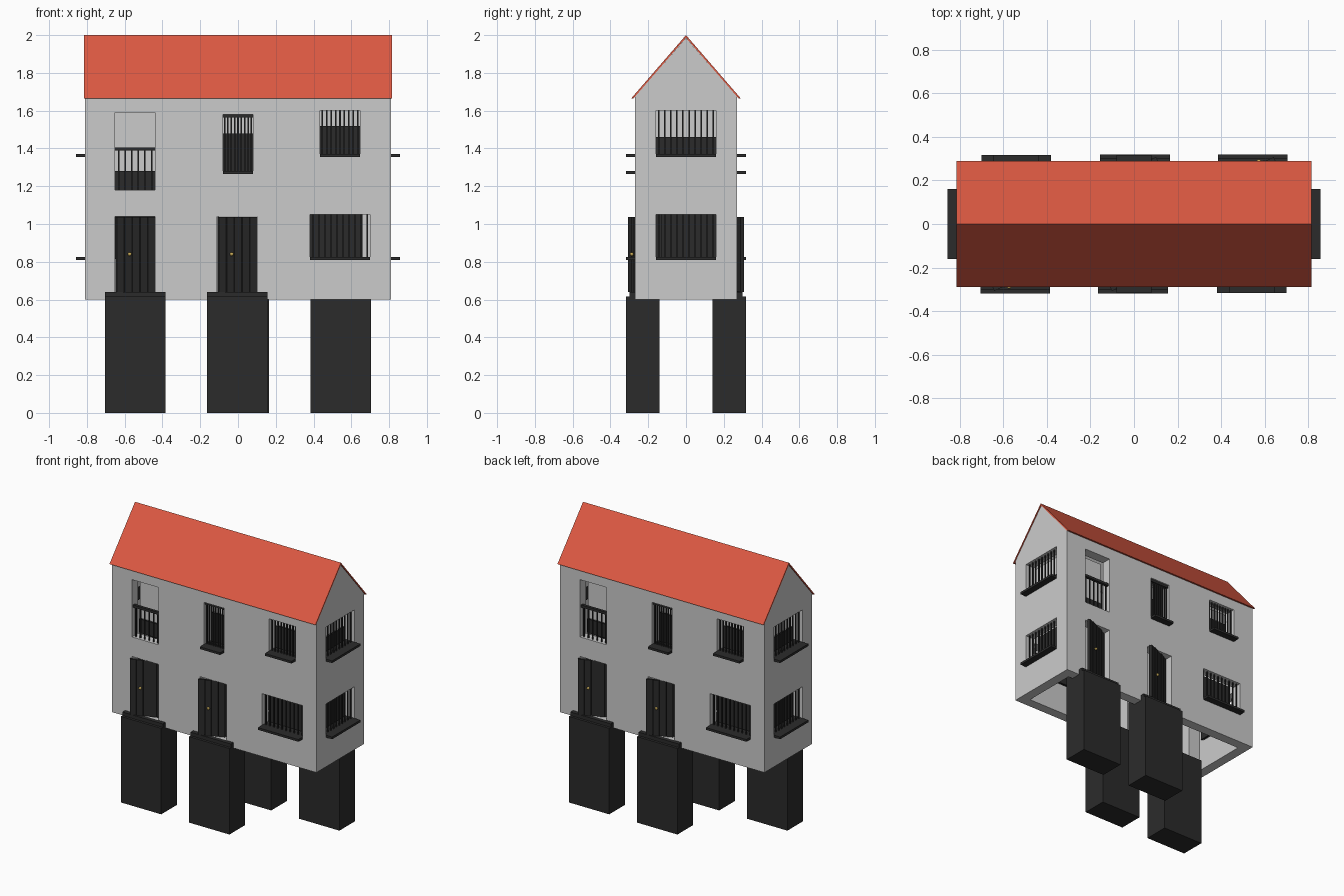
import bpy, bmesh, math
from mathutils import Matrix, Vector

if "Cube" in bpy.data.objects:
    bpy.data.objects.remove(bpy.data.objects["Cube"])

def material(name, col):
    m = bpy.data.materials.new(name)
    m.diffuse_color = (*col, 1)
    m.use_nodes = True
    m.node_tree.nodes["Principled BSDF"].inputs["Base Color"].default_value = m.diffuse_color
    return m

DARK = material("dark", (0.024, 0.024, 0.024))
RED = material("red", (0.72, 0.10, 0.055))
GOLD = material("brass", (0.6, 0.42, 0.1))

def finish(name, bm, mat=None, rot=0.0):
    bmesh.ops.recalc_face_normals(bm, faces=bm.faces)
    bm.transform(Matrix.Rotation(rot, 4, 'Z'))
    me = bpy.data.meshes.new(name)
    bm.to_mesh(me)
    bm.free()
    ob = bpy.data.objects.new(name, me)
    bpy.context.collection.objects.link(ob)
    if mat:
        me.materials.append(mat)
    return ob

def add_box(bm, x0, x1, y0, y1, z0, z1, turn=None):
    m = Matrix.Translation(((x0 + x1) / 2, (y0 + y1) / 2, (z0 + z1) / 2))
    m = m @ Matrix.Diagonal((x1 - x0, y1 - y0, z1 - z0, 1))
    bmesh.ops.create_cube(bm, size=1, matrix=turn @ m if turn else m)

def boxes(name, dims, mat=None, rot=0.0, turn=None):
    bm = bmesh.new()
    for d in dims:
        add_box(bm, *d, turn=turn)
    return finish(name, bm, mat, rot)

def prism(name, profile, x0, x1, mat=None):
    """Extrude a (y, z) profile along x."""
    bm = bmesh.new()
    f = bm.faces.new([bm.verts.new((x0, y, z)) for y, z in profile])
    new = bmesh.ops.extrude_face_region(bm, geom=[f])["geom"]
    bmesh.ops.translate(bm, vec=(x1 - x0, 0, 0),
                        verts=[v for v in new if isinstance(v, bmesh.types.BMVert)])
    return finish(name, bm, mat)

def cut(target, cutter):
    mod = target.modifiers.new("cut", 'BOOLEAN')
    mod.operation, mod.solver, mod.object = 'DIFFERENCE', 'EXACT', cutter
    bpy.context.view_layer.objects.active = target
    bpy.ops.object.modifier_apply(modifier=mod.name)
    bpy.data.objects.remove(cutter)

# House shell, hollow and open underneath
HX, HY, T = 0.81, 0.27, 0.07
walls = prism("walls", [(-HY, .6), (HY, .6), (HY, 1.675), (0, 1.985), (-HY, 1.675)], -HX, HX)
cut(walls, prism("hollow", [(-.2, .5), (.2, .5), (.2, 1.66), (0, 1.89), (-.2, 1.66)], -HX + T, HX - T))

# Thin pitched roof
prism("roof", [(-.29, 1.665), (0, 2.0), (.29, 1.665), (.278, 1.665), (0, 1.986), (-.278, 1.665)],
      -.815, .815, RED)

def opening(rot, face, u0, u1, z0, z1):
    cut(walls, boxes("cutter", [(u0, u1, -face - .05, -face + T + .03, z0, z1)], rot=rot))

def window(rot, face, u0, u1, z0, z1, bars, rail=None, sill=True, dark=None, gap=(0, 0)):
    opening(rot, face, u0, u1, z0, z1)
    # vertical bars with an optional hand rail
    y, top = -face + .02, rail or z1
    step = (u1 - u0) / bars
    parts = [(u0 + (i + .5) * step - .004, u0 + (i + .5) * step + .004, y - .004, y + .004, z0, top)
             for i in range(bars)]
    if rail:
        parts.append((u0, u1, y - .01, y + .01, rail - .012, rail + .006))
    boxes("window_bars", parts, DARK, rot)
    if sill:
        boxes("window_sill", [(u0, u1, -face - .047, -face + T, z0 - .006, z0 + .01)], DARK, rot)
    # blind set back inside the opening
    b = -face + T + .01
    boxes("window_blind", [(u0 + gap[0], u1 - gap[1], b, b + .01, z0, dark or z1)], DARK, rot)
    if dark:
        boxes("window_backing", [(u0, u1, b + .012, b + .02, dark, z1)], None, rot)

def door(rot, x0, x1):
    opening(rot, HY, x0, x1, .64, 1.04)
    # planked leaf, hinged on the right and standing ajar
    ang = math.atan2(.095, x1 - x0)
    w = math.hypot(.095, x1 - x0) - .005
    turn = Matrix.Translation((x1, -.205, 0)) @ Matrix.Rotation(ang, 4, 'Z')
    step = w / 5
    planks = [(-w + i * step, -w + (i + 1) * step - .003, -.010 - .004 * (i % 2), .006, .64, 1.038)
              for i in range(5)]
    planks.append((-w, 0, 0, .01, .642, 1.036))
    boxes("door", planks, DARK, rot, turn)
    # knob
    bm = bmesh.new()
    bmesh.ops.create_uvsphere(bm, u_segments=10, v_segments=6, radius=.01,
                              matrix=turn @ Matrix.Translation((-w + .07, -.02, .84)))
    finish("door_knob", bm, GOLD, rot)
    # tall doorstep that carries the house
    c = (x0 + x1) / 2
    boxes("doorstep", [(c - .16, c + .16, -.318, -.14, 0, .615),
                       (c - .16, c + .16, -.300, -.14, .615, .64)], DARK, rot)

# The two halves are the same, turned half a circle
for rot in (0, math.pi):
    door(rot, -.65, -.44)
    door(rot, -.11, .10)
    window(rot, HY, .38, .70, .815, 1.05, 10, gap=(0, .04))
    window(rot, HY, -.65, -.44, 1.18, 1.59, 6, rail=1.40, sill=False, dark=1.28)
    window(rot, HY, -.08, .08, 1.27, 1.58, 9, rail=1.575, dark=1.48)
    window(rot, HY, .435, .645, 1.36, 1.60, 9, dark=1.52)
    end = rot + math.pi / 2
    window(end, HX, -.16, .16, .815, 1.05, 10, gap=(.03, 0))
    window(end, HX, -.16, .16, 1.36, 1.60, 10, dark=1.46)
